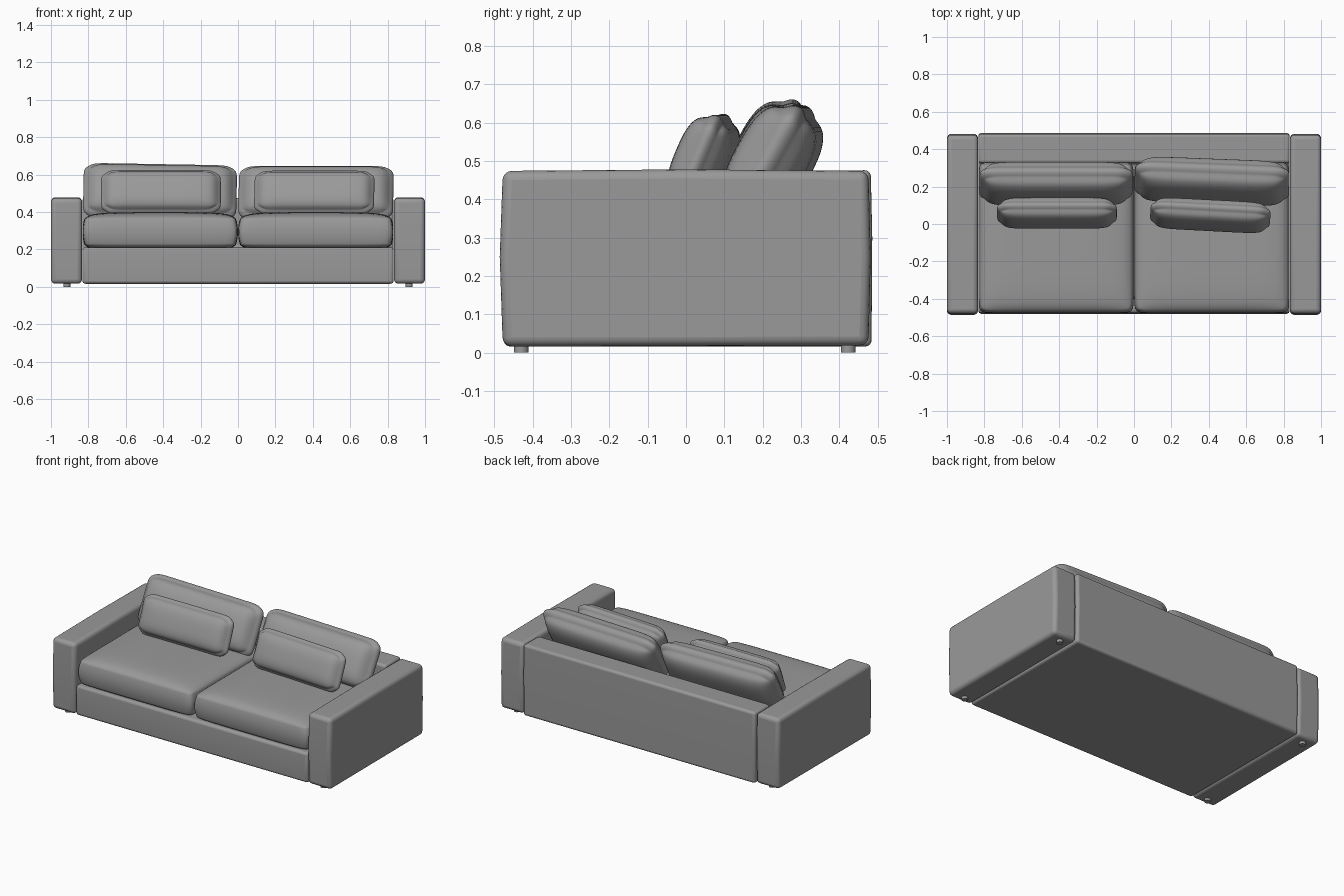
import bpy, bmesh, math
from mathutils import Matrix, Vector, Euler

if "Cube" in bpy.data.objects:
    bpy.data.objects.remove(bpy.data.objects["Cube"])

# Dark grey upholstery
FABRIC = bpy.data.materials.new("dark_grey_fabric")
FABRIC.diffuse_color = (0.32, 0.32, 0.32, 1)
FABRIC.use_nodes = True
FABRIC.node_tree.nodes["Principled BSDF"].inputs["Base Color"].default_value = FABRIC.diffuse_color


def finish(name, bm, bevel=0.0, segments=4, subsurf=0, angle=45):
    bmesh.ops.recalc_face_normals(bm, faces=bm.faces)
    mesh = bpy.data.meshes.new(name)
    bm.to_mesh(mesh)
    bm.free()
    mesh.materials.append(FABRIC)
    ob = bpy.data.objects.new(name, mesh)
    bpy.context.collection.objects.link(ob)
    if bevel:
        m = ob.modifiers.new("Rounded edges", 'BEVEL')
        m.width, m.segments, m.limit_method = bevel, segments, 'ANGLE'
    if subsurf:
        m = ob.modifiers.new("Soft", 'SUBSURF')
        m.levels = m.render_levels = subsurf
    bpy.context.view_layer.objects.active = ob
    ob.select_set(True)
    bpy.ops.object.shade_smooth_by_angle(angle=math.radians(angle))
    ob.select_set(False)
    return ob


def extrude_profile(name, points, x0, x1, bevel):
    """Extrude a (y, z) profile along x."""
    bm = bmesh.new()
    face = bm.faces.new([bm.verts.new((x0, y, z)) for y, z in points])
    ext = bmesh.ops.extrude_face_region(bm, geom=[face])
    verts = [v for v in ext["geom"] if isinstance(v, bmesh.types.BMVert)]
    bmesh.ops.translate(bm, verts=verts, vec=(x1 - x0, 0, 0))
    if not any(len(f.verts) == len(points) and f is face for f in bm.faces):
        bm.faces.new([v for v in bm.verts if v not in verts])
    return finish(name, bm, bevel)


def cushion(name, size, loc, rot=(0, 0, 0), edge=0.3, pu=8, pv=3, rim=0.02, corner=0.02):
    """Stuffed box: local x, y span the face and local z is the padded thickness."""
    bm = bmesh.new()
    bmesh.ops.create_cube(bm, size=2)
    bmesh.ops.subdivide_edges(bm, edges=bm.edges[:], cuts=13, use_grid_fill=True)
    for v in bm.verts:
        # crowd the grid toward the rims so the edges stay crisp
        u, w = (math.sin(c * math.pi / 2) * 0.6 + c * 0.4 for c in v.co.xy)
        t = v.co.z
        puff = math.sqrt(max(0, (1 - abs(u) ** pu) * (1 - abs(w) ** pv)))
        # rounded side walls (rim) and rounded outline corners (corner)
        x = u * (size[0] / 2 - rim * t * t - corner * abs(w) ** 12)
        y = w * (size[1] / 2 - rim * t * t - corner * abs(u) ** 24)
        v.co = Vector((x, y, t * (edge + (1 - edge) * puff) * size[2] / 2))
    bm.transform(Matrix.Translation(loc) @ Euler([math.radians(a) for a in rot]).to_matrix().to_4x4())
    return finish(name, bm, subsurf=1, angle=180)


# Base and backrest as one L-shaped frame
extrude_profile("base_and_back_frame",
                [(-0.475, 0.016), (0.484, 0.016), (0.486, 0.30), (0.482, 0.476),
                 (0.325, 0.474), (0.325, 0.21), (-0.475, 0.21), (-0.48, 0.11)],
                -0.832, 0.832, 0.016)

for side, label in ((-1, "left"), (1, "right")):
    # Arm
    extrude_profile(label + "_arm",
                    [(-0.478, 0.016), (0.476, 0.018), (0.482, 0.25), (0.476, 0.474), (0, 0.478),
                     (-0.478, 0.474), (-0.486, 0.25)],
                    side * 0.834, side * 1.0, 0.024)
    # Feet
    for y, end in ((-0.43, "front"), (0.423, "back")):
        bm = bmesh.new()
        bmesh.ops.create_cone(bm, cap_ends=True, segments=20, radius1=0.019, radius2=0.019,
                              depth=0.03, matrix=Matrix.Translation((side * 0.915, y, 0.015)))
        finish(f"{label}_{end}_foot", bm)
    # Seat cushion
    cushion(label + "_seat_cushion", (0.832, 0.805, 0.21), (side * 0.416, -0.073, 0.294),
            edge=0.70, pu=5, pv=5, rim=0.012, corner=0.008)

# Back cushions leaning on the backrest
cushion("left_back_cushion", (0.82, 0.325, 0.185), (-0.417, 0.215, 0.508),
        (63, 1.0, 0), edge=0.34)
cushion("right_back_cushion", (0.828, 0.325, 0.19), (0.417, 0.228, 0.5),
        (61, 0, -2.2), edge=0.34)

# Small lumbar pillows
cushion("left_lumbar_pillow", (0.64, 0.25, 0.135), (-0.412, 0.058, 0.506),
        (68, 0, 0), edge=0.34, rim=0.015)
cushion("right_lumbar_pillow", (0.642, 0.25, 0.135), (0.408, 0.046, 0.504),
        (67, 0, -3), edge=0.34, rim=0.015)
